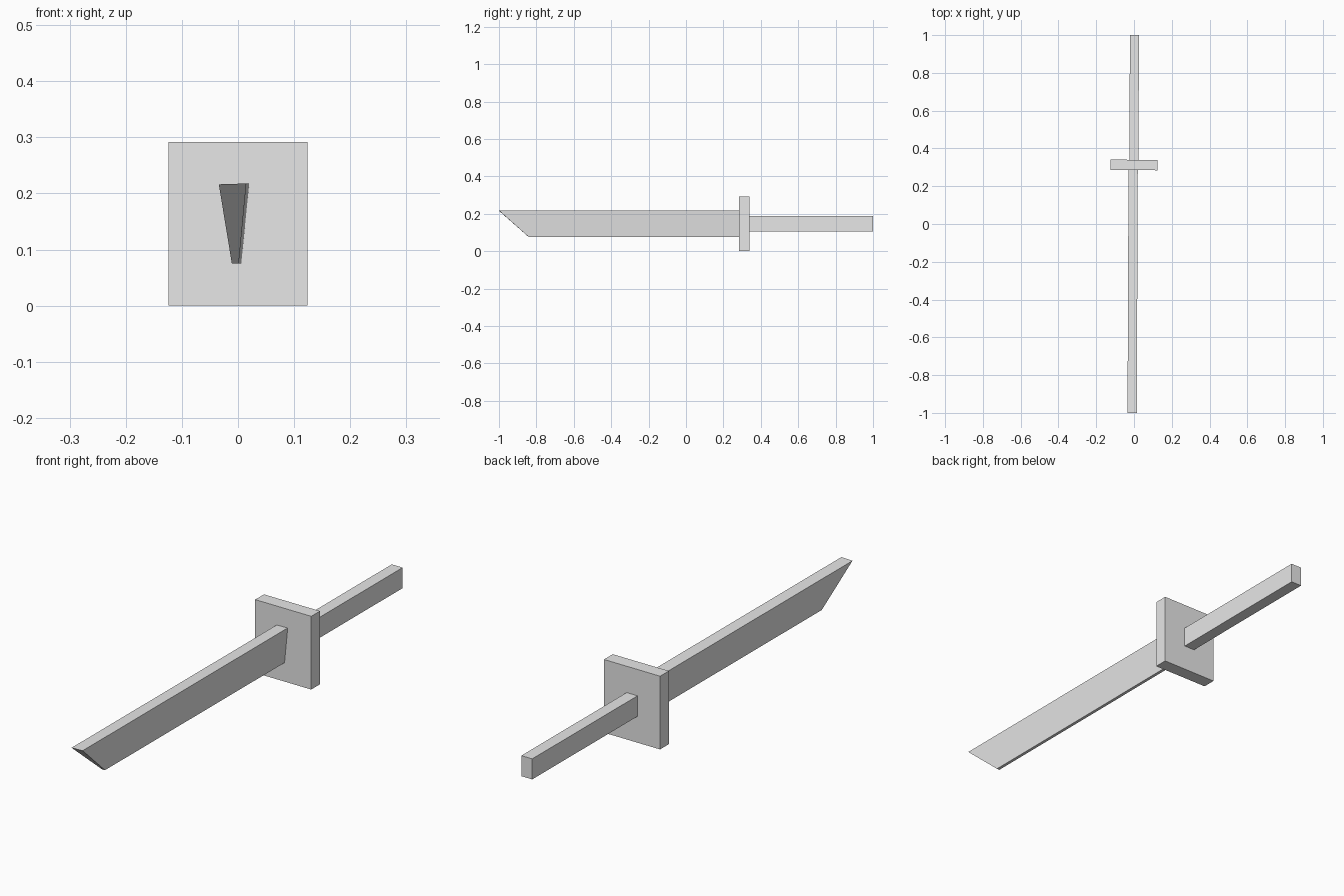
import bpy
import bmesh
from math import atan
from mathutils import Matrix

cube = bpy.data.objects.get("Cube")
if cube:
    bpy.data.objects.remove(cube, do_unlink=True)

# Plain grey used for every part
grey = bpy.data.materials.new("plain_grey")
grey.use_nodes = True
colour = (0.8, 0.8, 0.8, 1)
grey.diffuse_color = colour
grey.node_tree.nodes["Principled BSDF"].inputs["Base Color"].default_value = colour

YAW = -atan(0.004)   # the whole sword leans very slightly sideways


def box_part(name, size, centre, roll=0.0, shape=None):
    """Flat-shaded box; shape(vert) may reshape corners before placing."""
    bm = bmesh.new()
    bmesh.ops.create_cube(bm, size=1)
    bmesh.ops.scale(bm, vec=size, verts=bm.verts)
    if shape:
        for v in bm.verts:
            shape(v)
    turn = Matrix.Rotation(YAW, 4, 'Z') @ Matrix.Rotation(roll, 4, 'Y')
    bmesh.ops.transform(bm, matrix=Matrix.Translation(centre) @ turn, verts=bm.verts)
    mesh = bpy.data.meshes.new(name)
    bm.to_mesh(mesh)
    bm.free()
    mesh.materials.append(grey)
    obj = bpy.data.objects.new(name, mesh)
    bpy.context.collection.objects.link(obj)
    return obj


def blade_shape(v):
    # Narrow lower edge, with the tip slanting back underneath
    if v.co.z < 0:
        v.co.x *= 0.25
        if v.co.y < 0:
            v.co.y += 0.16


box_part("blade", (0.049, 1.285, 0.142), (-0.005, -0.3575, 0.146),
         roll=-0.03, shape=blade_shape)
box_part("guard", (0.248, 0.055, 0.292), (0, 0.3125, 0.146))
box_part("handle", (0.048, 0.66, 0.082), (0.001, 0.67, 0.146))
